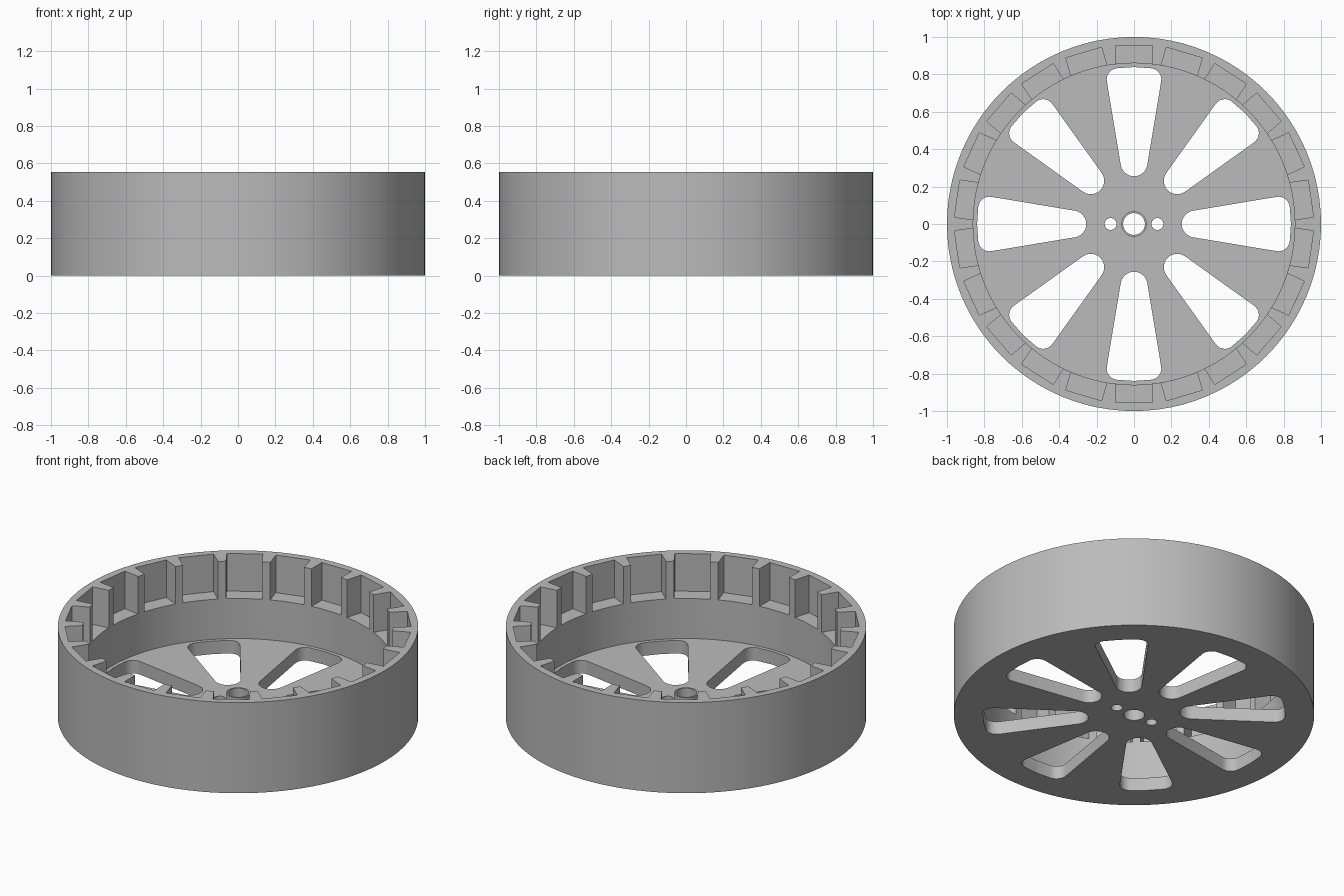
import bpy, bmesh, math
from mathutils import Matrix, Vector

if "Cube" in bpy.data.objects:
    bpy.data.objects.remove(bpy.data.objects["Cube"])

H, FLOOR, R_IN = 0.555, 0.08, 0.86

grey = bpy.data.materials.new("light grey")
grey.diffuse_color = (0.5, 0.5, 0.5, 1)
grey.use_nodes = True
grey.node_tree.nodes["Principled BSDF"].inputs["Base Color"].default_value = grey.diffuse_color


def make_object(name, bm):
    bmesh.ops.recalc_face_normals(bm, faces=bm.faces[:])
    mesh = bpy.data.meshes.new(name)
    bm.to_mesh(mesh)
    bm.free()
    obj = bpy.data.objects.new(name, mesh)
    bpy.context.collection.objects.link(obj)
    mesh.materials.append(grey)
    return obj


def lathe(bm, profile, segments):
    """Revolve a closed (radius, z) profile around z."""
    rings = [[bm.verts.new((r * math.cos(a), r * math.sin(a), z)) for r, z in profile]
             for a in (2 * math.pi * i / segments for i in range(segments))]
    n = len(profile)
    for i in range(segments):
        a, b = rings[i], rings[(i + 1) % segments]
        for j in range(n):
            k = (j + 1) % n
            bm.faces.new((a[j], a[k], b[k], b[j]))


def prism(bm, outline, z0, z1, angle=0):
    """Extrude an xy outline from z0 to z1, turned about z."""
    turn = Matrix.Rotation(angle, 4, 'Z')
    low = [bm.verts.new(turn @ Vector((x, y, z0))) for x, y in outline]
    high = [bm.verts.new(turn @ Vector((x, y, z1))) for x, y in outline]
    bm.faces.new(low[::-1])
    bm.faces.new(high)
    n = len(outline)
    for i in range(n):
        j = (i + 1) % n
        bm.faces.new((low[i], low[j], high[j], high[i]))


def arc(cx, cy, r, a0, a1, steps):
    return [(cx + r * math.cos(math.radians(a0 + (a1 - a0) * i / steps)),
             cy + r * math.sin(math.radians(a0 + (a1 - a0) * i / steps)))
            for i in range(steps + 1)]


# Drum: floor, outer wall and raised centre collar in one turned profile
bm = bmesh.new()
lathe(bm, [(0.058, 0), (1, 0), (1, H), (R_IN, H), (R_IN, FLOOR),
           (0.068, FLOOR), (0.068, 0.15), (0.058, 0.15)], 96)
drum = make_object("drum", bm)

# Cutters: tapered floor windows, two pin holes, rim pockets
bm = bmesh.new()
tilt = 9.3
corner_x, corner_y, corner_r = 0.086, 0.773, 0.06
window = (arc(0, 0.327, 0.072, 180 + tilt, 360 - tilt, 12)
          + arc(corner_x, corner_y, corner_r, -tilt, 84, 8)
          + [(0, 0.839)]
          + arc(-corner_x, corner_y, corner_r, 96, 180 + tilt, 8))
for i in range(8):
    prism(bm, window, -0.1, FLOOR + 0.1, i * math.pi / 4)
for x in (-0.125, 0.125):
    prism(bm, arc(x, 0, 0.032, 0, 345, 23), -0.1, FLOOR + 0.1)
pocket = [(-0.1, 0.8), (0.1, 0.8), (0.1, 0.955), (-0.1, 0.955)]
for i in range(22):
    prism(bm, pocket, 0.325, H + 0.1, i * 2 * math.pi / 22)
cutter = make_object("cutter", bm)
cutter.hide_render = True

# Cut the openings and bake the result
cut = drum.modifiers.new("openings", 'BOOLEAN')
cut.operation = 'DIFFERENCE'
cut.solver = 'EXACT'
cut.object = cutter
bpy.context.view_layer.objects.active = drum
drum.select_set(True)
bpy.ops.object.modifier_apply(modifier=cut.name)
bpy.data.objects.remove(cutter)

# Smooth curved walls, keep crisp edges
bpy.ops.object.select_all(action='DESELECT')
drum.select_set(True)
bpy.ops.object.shade_smooth_by_angle(angle=math.radians(30))
